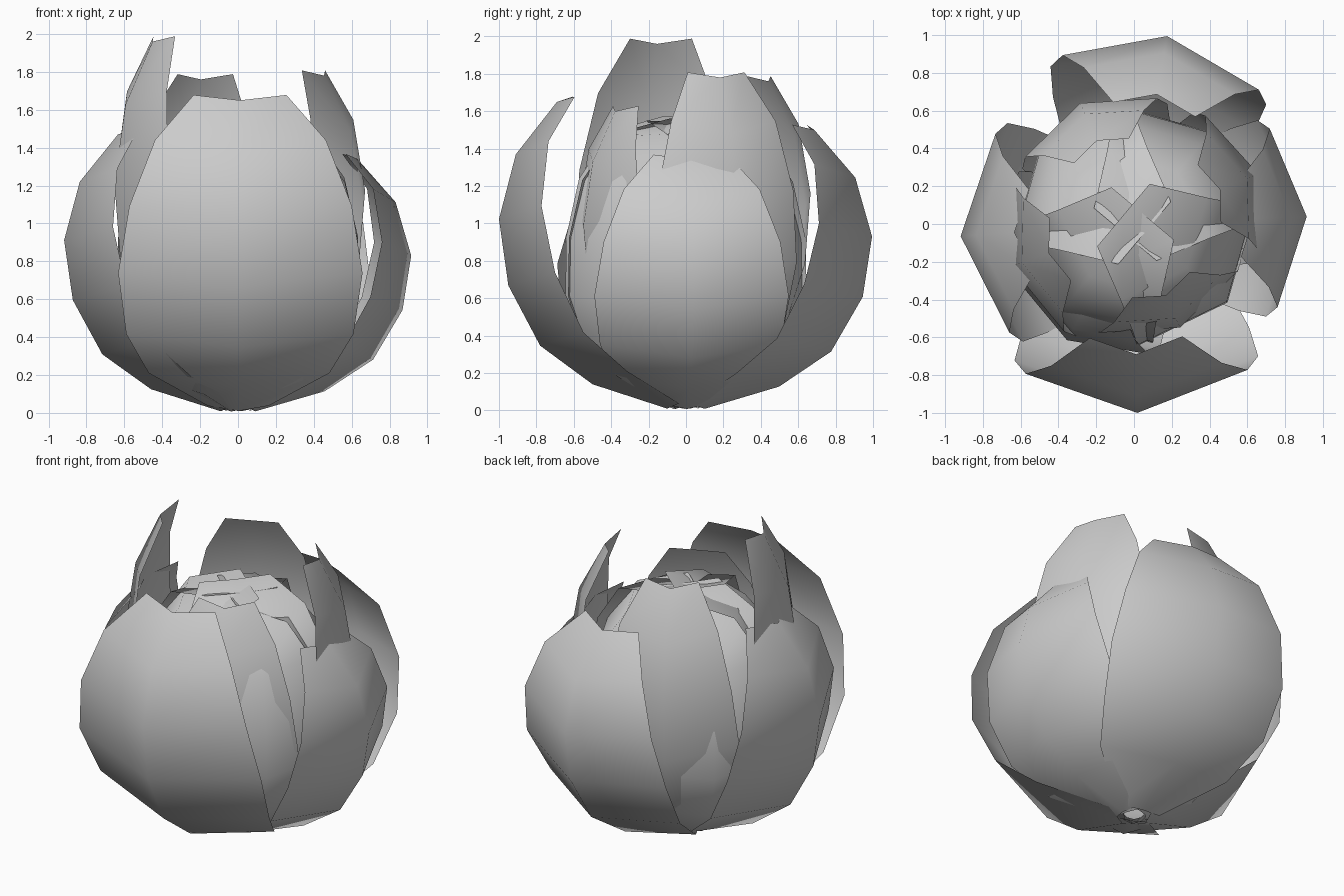
import bpy, math

if "Cube" in bpy.data.objects:
    bpy.data.objects.remove(bpy.data.objects["Cube"])

# open petal outline: (radius / max radius, height / total height, half width / max half width)
OPEN = [(.10, .006, .25), (.50, .085, .74), (.78, .21, .93), (.95, .405, 1.0),
        (1.0, .62, .91), (.91, .83, .70), (.69, 1.0, .38)]
# closed petal outline, folding over the top of the heart
CLOSED = [(.10, .02, .25), (.58, .08, .72), (.90, .20, .92), (1.06, .38, 1.0),
          (1.05, .58, 1.0), (.92, .78, .92), (.60, .94, .74), (-.12, 1.0, .45)]


def petal(name, azimuth, radius, height, half, outline=OPEN, bend=.37, lift=.07):
    """Three-column petal: a centre spine with two edges bent inward."""
    a = math.radians(azimuth)
    ca, sa = math.cos(a), math.sin(a)
    verts, faces = [], []
    for i, (r, z, w) in enumerate(outline):
        hw = w * half
        last = i == len(outline) - 1
        for side in (-1, 0, 1):
            d = radius * r - abs(side) * bend * hw
            if outline is CLOSED and last:
                d = radius * r
            s = side * hw
            up = abs(side) * lift * (.4 if last or i == 0 else 1)
            verts.append((d * ca - s * sa, d * sa + s * ca, z * height + up))
    for i in range(len(outline) - 1):
        for c in (0, 1):
            k = i * 3 + c
            faces.append((k, k + 1, k + 4, k + 3))
    mesh = bpy.data.meshes.new(name)
    mesh.from_pydata(verts, [], faces)
    mesh.polygons.foreach_set("use_smooth", [True] * len(faces))
    mesh.update()
    ob = bpy.data.objects.new(name, mesh)
    bpy.context.collection.objects.link(ob)
    return ob


# outer petals
petal("outer_petal_front", 271, 1.0, 1.65, .645)
petal("outer_petal_right", 2.5, .915, 1.34, .52)
petal("outer_petal_back", 80, 1.01, 1.50, .58)
petal("outer_petal_left", 184, .92, 1.47, .58, bend=.42)

# middle petals, taller and narrower
petal("middle_petal_right", 22, .71, 1.78, .43)
petal("middle_petal_back", 114, .70, 1.76, .42)
petal("middle_petal_left", 199, .69, 1.96, .46)
petal("middle_petal_front", 294, .60, 1.60, .44)
petal("short_petal_front", 240, .71, 1.15, .45)

# closed heart of folded petals
for n, az in enumerate((50, 140, 230, 320)):
    petal(f"inner_petal_{n + 1}", az, .60 + .01 * (n % 2), 1.53 + .012 * n, .48,
          CLOSED, .45, .02)
